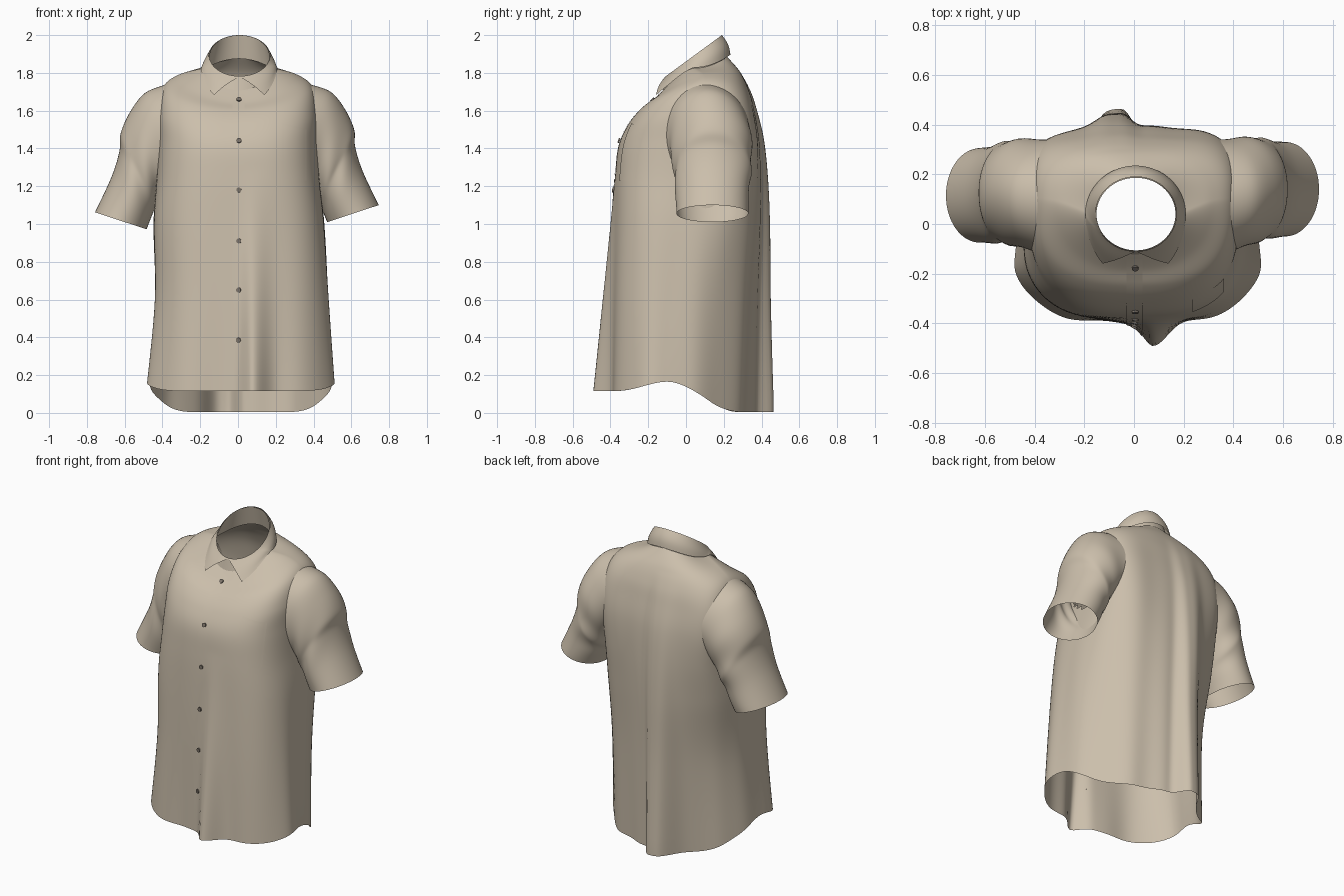
import bpy, bmesh, math
from mathutils import Vector
from mathutils.bvhtree import BVHTree

if "Cube" in bpy.data.objects:
    bpy.data.objects.remove(bpy.data.objects["Cube"])


def material(name, col):
    m = bpy.data.materials.new(name)
    m.diffuse_color = (*col, 1)
    m.use_nodes = True
    m.node_tree.nodes["Principled BSDF"].inputs["Base Color"].default_value = m.diffuse_color
    return m


CLOTH = material("beige cloth", (0.60, 0.52, 0.41))
BUTTON = material("brown grey button", (0.20, 0.17, 0.14))


def clamp(v):
    return max(0.0, min(1.0, v))


def smooth(v):
    v = clamp(v)
    return v * v * (3 - 2 * v)


def spline(pts, sub):
    """Smooth curve through the given points."""
    pts = [Vector(p) for p in pts]
    out = []
    for i in range(len(pts) - 1):
        p0, p1, p2 = pts[max(i - 1, 0)], pts[i], pts[i + 1]
        p3 = pts[min(i + 2, len(pts) - 1)]
        for k in range(sub):
            t = k / sub
            out.append(0.5 * (2 * p1 + (p2 - p0) * t + (2 * p0 - 5 * p1 + 4 * p2 - p3) * t * t
                              + (3 * p1 - p0 - 3 * p2 + p3) * t ** 3))
    return out + [pts[-1]]


def surface(name, rows, closed, mat=CLOTH, skip=None):
    """Mesh from rows of points; skip(centre) leaves faces out."""
    n, verts, faces = len(rows[0]), [p for r in rows for p in r], []
    for i in range(len(rows) - 1):
        for j in range(n if closed else n - 1):
            k = (j + 1) % n
            f = (i * n + j, i * n + k, (i + 1) * n + k, (i + 1) * n + j)
            if skip and skip(sum((Vector(verts[q]) for q in f), Vector()) / 4):
                continue
            faces.append(f)
    me = bpy.data.meshes.new(name)
    me.from_pydata([tuple(v) for v in verts], [], faces)
    bm = bmesh.new()
    bm.from_mesh(me)
    bmesh.ops.delete(bm, geom=[v for v in bm.verts if not v.link_faces], context='VERTS')
    bmesh.ops.recalc_face_normals(bm, faces=bm.faces)
    bm.to_mesh(me)
    bm.free()
    me.materials.append(mat)
    for p in me.polygons:
        p.use_smooth = True
    ob = bpy.data.objects.new(name, me)
    bpy.context.collection.objects.link(ob)
    return ob


# ---- body: half width, front y, back y, side y, z front/side/back, x centre, squareness f/b
RINGS = [
    (.495, -.400, .360, -.10, .115, .165, .005, .015, 2.7, 1.9),
    (.462, -.395, .375, -.07, .60, .60, .60, .020, 2.7, 2.1),
    (.452, -.385, .390, -.02, 1.00, 1.00, 1.00, .005, 2.8, 2.6),
    (.430, -.375, .393, .03, 1.25, 1.25, 1.25, 0, 2.9, 3.4),
    (.425, -.358, .385, .08, 1.41, 1.44, 1.45, 0, 2.9, 4.0),
    (.425, -.310, .360, .10, 1.52, 1.60, 1.60, 0, 2.9, 3.8),
    (.395, -.250, .335, .10, 1.595, 1.728, 1.70, 0, 2.7, 3.0),
    (.310, -.185, .290, .09, 1.645, 1.792, 1.80, 0, 2.3, 2.5),
    (.190, -.120, .218, .045, 1.71, 1.825, 1.885, .005, 2.0, 2.0)]


def folds(p, s):
    """Hanging folds: a ridge at front and back plus soft ripples."""
    x, y, z = p
    w = smooth((abs(s) - .25) / .4)
    if s < 0:
        t = clamp((1.3 - z) / 1.2) ** 1.3
        d = (x - .08) / (.055 if x < .08 else .08)
        y -= w * t * (.09 * math.exp(-d * d) + .007 * math.sin(x * 21 + 1))
    else:
        t = clamp((1.78 - z) / 1.75) ** .85
        d = (x + .07) / (.07 if x > -.07 else .10)
        y += w * t * (.12 * math.exp(-abs(d) ** 3) + .009 * math.sin(x * 27))
    t = clamp((1.2 - z) / 1.1)
    x += (1 - w) * t * .006 * math.sin(y * 24) * (1 if x > 0 else -1)
    return Vector((x, y, z))


N = 216
columns = []
for j in range(N):
    a = 2 * math.pi * j / N
    c, s = math.cos(a), math.sin(a)
    ctrl = []
    for i, (w, yf, yb, yc, zf, zs, zb, xc, nf, nb) in enumerate(RINGS):
        n = nb if s > 0 else nf
        r = (abs(c) ** n + abs(s) ** n) ** (-1 / n)
        ext, ze = (yb - yc, zb) if s > 0 else (yc - yf, zf)
        f = smooth(abs(s) / .85) if i == 0 else abs(s) ** (2 if s > 0 else 1.5)
        ctrl.append((xc + w * c * r, yc + ext * s * r, zs + (ze - zs) * f))
    columns.append([folds(p, s) for p in spline(ctrl, 8)])
body_rows = [list(r) for r in zip(*columns)]


def in_armhole(p):
    return abs(p.x) > .35 and ((p.y - .1) / .19) ** 2 + ((p.z - 1.47) / .22) ** 2 < 1


body = surface("shirt_body", body_rows, True, skip=in_armhole)
tree = BVHTree.FromPolygons([v.co for v in body.data.vertices],
                            [tuple(p.vertices) for p in body.data.polygons])


def on_front(x, z, off):
    """Point on the shirt front at x, z, lifted by off."""
    hit = tree.ray_cast(Vector((x, -2, z)), Vector((0, 1, 0)))
    if hit[0] is None:
        return Vector((x, -.3, z)), Vector((0, -1, 0))
    nrm = hit[1] if hit[1].y < 0 else -hit[1]
    return hit[0] + nrm * off, nrm


# ---- sleeves: outer and inner outline in (x, z), then y centre and y radius
OUTER = [(.385, 0, 1.738), (.49, 0, 1.70), (.565, 0, 1.61), (.615, 0, 1.50),
         (.62, 0, 1.41), (.66, 0, 1.28), (.745, 0, 1.10)]
INNER = [(.40, 0, 1.22), (.40, 0, 1.19), (.41, 0, 1.16), (.42, 0, 1.13),
         (.435, 0, 1.10), (.452, 0, 1.06), (.472, 0, 1.01)]
YC_YR = [(.105, .235, 0), (.12, .225, 0), (.135, .215, 0), (.14, .207, 0),
         (.14, .20, 0), (.14, .195, 0), (.14, .19, 0)]
for side, name in ((1, "sleeve_one"), (-1, "sleeve_two")):
    rows = []
    o, i, q = spline(OUTER, 6), spline(INNER, 6), spline(YC_YR, 6)
    for k in range(len(o)):
        t = k / (len(o) - 1)
        mid, u, row = (o[k] + i[k]) / 2, (o[k] - i[k]) / 2, []
        for j in range(64):
            a = 2 * math.pi * j / 64
            # slanting wrinkles, fading at both ends and on the outline
            wr = .006 * math.sin(math.pi * t) * math.sin(3 * a + 15 * t) * abs(math.sin(a))
            p = mid + u * math.cos(a) * (1 + wr * 2)
            p.y = q[k].x + (q[k].y + wr) * math.sin(a)
            p.x -= .05 * math.sin(a) ** 2 * (1 - t) ** 2
            if side < 0:
                p.x, p.y, p.z = -p.x - .012 * t, p.y - .025 * t, p.z - .038 * t
            row.append(p)
        rows.append(row)
    surface(name, rows, True)


# ---- collar
def rim(a, inset=0):
    """Slanting top edge of the collar; a = 0 is the front centre."""
    y = .04 - (.15 - inset) * math.cos(a)
    return Vector((.008 + (.163 - inset) * math.sin(a), y, 1.89 + .733 * (y - .04)))


rows = []
for k in range(6):
    t, row = k / 5, []
    for j in range(96):
        a = 2 * math.pi * j / 96
        c = math.cos(a)
        ze = -.11 * abs(c) ** 1.5 if c > 0 else .06 * c * c
        low = Vector((.005 + .188 * math.sin(a), .045 - (.168 * c), 1.815 + ze))
        row.append(rim(a, .004).lerp(low, t))
    rows.append(row)
surface("collar_stand", rows, True)

# folded leaf: top edge runs all round, lower edge runs from point to point
rows, TIP = [], math.radians(41)
for k in range(10):
    t, row = k / 9, []
    for j in range(145):
        f = j / 144
        top = rim(2 * math.pi * f)
        a = TIP + (2 * math.pi - 2 * TIP) * f
        c = math.cos(a)
        point = clamp(c / math.cos(TIP)) ** 1.2
        low = Vector((.006 + .202 * math.sin(a), .04 - .195 * c - .052 * point,
                      1.828 - .145 * point + (.068 * c * c if c < 0 else 0)))
        p = top.lerp(low, t)
        bulge = .010 * math.sin(math.pi * t)
        p += Vector((math.sin(a) * bulge, -c * bulge, bulge * .3))
        # rest on the shirt where it would sink in
        hit = tree.ray_cast(Vector((p.x, p.y, 3)), Vector((0, 0, -1)))[0]
        if hit:
            p.z = max(p.z, hit.z + .006)
        row.append(p)
    rows.append(row)
surface("collar_leaf", rows, False)

# ---- button placket and chest pocket, laid on the front
surface("button_placket",
        [[on_front(-.03 + .065 * i / 8, .13 + 1.56 * k / 60, .003)[0] for i in range(9)]
         for k in range(61)], False)
surface("chest_pocket",
        [[on_front(.235 + .125 * i / 12, 1.23 + (.305 - .035 * i / 12) * k / 16, .003)[0]
          for i in range(13)] for k in range(17)], False)

# ---- buttons
for n, z in enumerate((1.655, 1.44, 1.18, .91, .65, .385)):
    pos, nrm = on_front(.005, z, .006)
    bpy.ops.mesh.primitive_cylinder_add(vertices=20, radius=.013, depth=.009, location=pos,
                                        rotation=nrm.to_track_quat('Z', 'Y').to_euler())
    ob = bpy.context.object
    ob.name = "button_%d" % (n + 1)
    ob.data.materials.append(BUTTON)
    bpy.ops.object.shade_smooth_by_angle()
